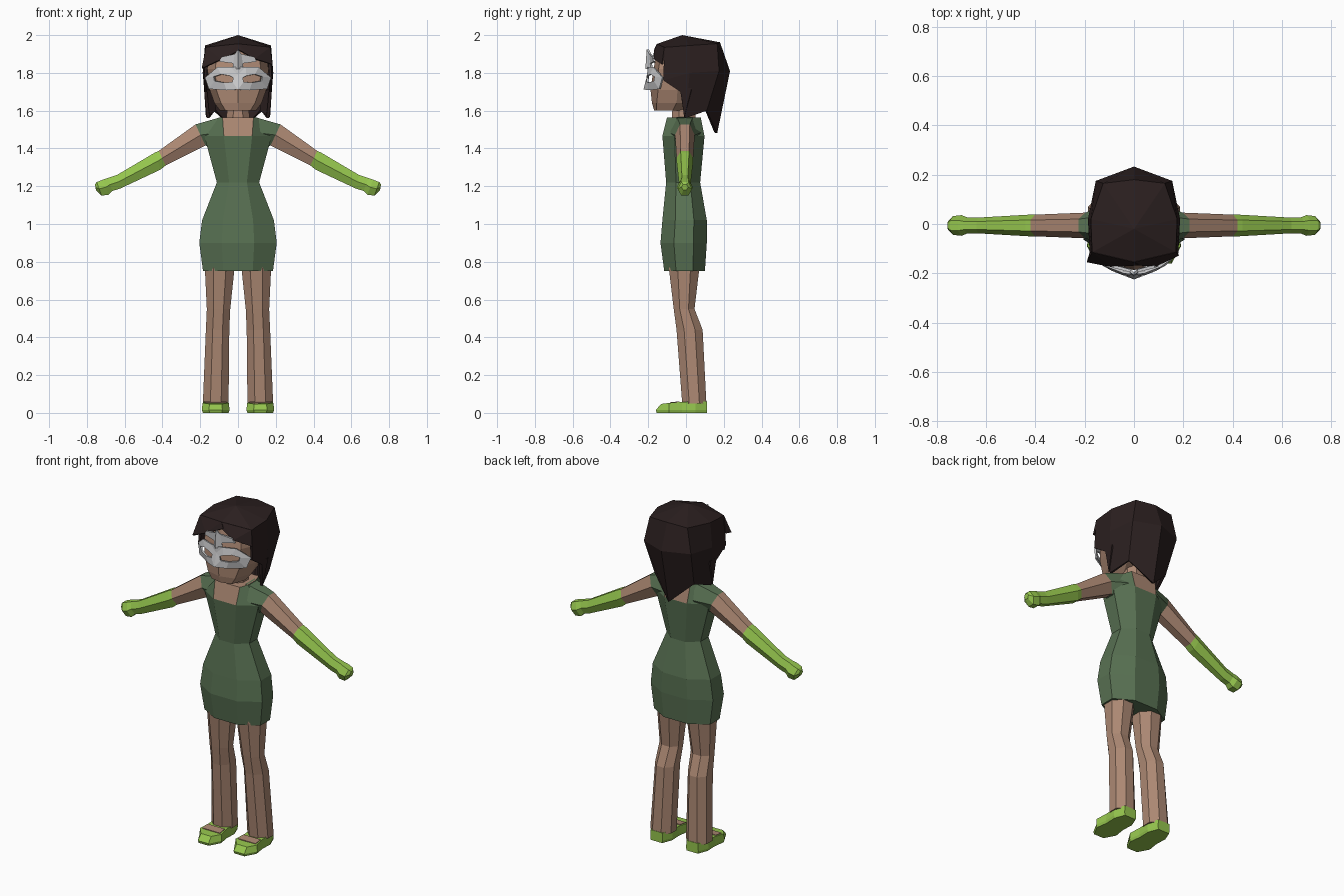
import bpy, bmesh, math

if "Cube" in bpy.data.objects:
    bpy.data.objects.remove(bpy.data.objects["Cube"])


def material(name, r, g, b):
    m = bpy.data.materials.new(name)
    m.diffuse_color = (r, g, b, 1)
    m.use_nodes = True
    m.node_tree.nodes["Principled BSDF"].inputs["Base Color"].default_value = m.diffuse_color
    return m


SKIN = material("skin brown", 0.41, 0.245, 0.17)
DRESS = material("dress green", 0.098, 0.165, 0.085)
LIME = material("lime green", 0.30, 0.56, 0.075)
HAIR = material("dark hair", 0.024, 0.014, 0.014)
SILVER = material("silver mask", 0.60, 0.60, 0.61)


def make(name, verts, faces, mats, idx=None, mirror=False, thick=0):
    me = bpy.data.meshes.new(name)
    me.from_pydata(verts, [], faces)
    for m in mats:
        me.materials.append(m)
    if idx:
        for p, i in zip(me.polygons, idx):
            p.material_index = i
    bm = bmesh.new()
    bm.from_mesh(me)
    bmesh.ops.remove_doubles(bm, verts=bm.verts, dist=0.0005)
    bmesh.ops.recalc_face_normals(bm, faces=bm.faces)
    bm.to_mesh(me)
    bm.free()
    ob = bpy.data.objects.new(name, me)
    bpy.context.collection.objects.link(ob)
    if mirror:
        mod = ob.modifiers.new("mirror", 'MIRROR')
        mod.use_clip = True
    if thick:
        mod = ob.modifiers.new("thickness", 'SOLIDIFY')
        mod.thickness = thick
        mod.offset = -1
    return ob


def loft(name, rings, mats, pick=lambda band, side: 0, mirror=False):
    """Skin a list of equal rings, capped at both ends."""
    n = len(rings[0])
    verts = [p for r in rings for p in r]
    faces, idx = [], []
    for b in range(len(rings) - 1):
        for s in range(n):
            t = (s + 1) % n
            faces.append((b * n + s, b * n + t, (b + 1) * n + t, (b + 1) * n + s))
            idx.append(pick(b, s))
    top = (len(rings) - 1) * n
    faces += [tuple(range(n))[::-1], tuple(range(top, top + n))]
    idx += [pick(0, 0), pick(len(rings) - 2, 0)]
    return make(name, verts, faces, mats, idx, mirror)


def octagon(z, w, yf, yb, cx=0, a=0.42):
    """Eight-sided section: side 0 is the front panel, side 4 the back."""
    yc, h = (yf + yb) / 2, (yb - yf) / 2
    return [(cx + w * u, yc + h * v, z) for u, v in
            ((-a, -1), (a, -1), (1, -.42), (1, .42), (a, 1), (-a, 1), (-1, .42), (-1, -.42))]


# Dress with open neckline
torso = [(0.75, .185, -.115, .10), (0.90, .205, -.135, .11), (1.02, .19, -.125, .11),
         (1.22, .112, -.105, .075), (1.465, .178, -.125, .098), (1.565, .085, -.10, .078)]
rings = [octagon(*t) for t in torso]
rings[-1] = octagon(1.565, .10, -.10, .078, a=.82)
loft("dress", rings, [DRESS, SKIN],
     lambda b, s: 1 if b == 4 and s in (0, 4) else 0)

# Neck
loft("neck", [octagon(1.54, .062, -.075, .05), octagon(1.67, .055, -.07, .05)], [SKIN])


# Arms: (top x, top z, bottom x, bottom z, half depth)
def arm_ring(tx, tz, bx, bz, d, yc=-.006):
    cx, cz = (tx + bx) / 2, (tz + bz) / 2
    return [(cx + (tx - bx) / 2 * v, yc + d * u, cz + (tz - bz) / 2 * v) for u, v in
            ((-1, 0), (-.5, 1), (.5, 1), (1, 0), (.5, -1), (-.5, -1))]


arm = [(.085, 1.567, .12, 1.40, .085), (.225, 1.527, .172, 1.415, .052),
       (.42, 1.387, .383, 1.31, .044), (.44, 1.378, .41, 1.288, .044),
       (.64, 1.26, .625, 1.187, .032), (.69, 1.243, .665, 1.175, .033),
       (.715, 1.235, .685, 1.155, .042), (.748, 1.222, .722, 1.15, .038),
       (.757, 1.21, .752, 1.18, .018)]
loft("arm", [arm_ring(*a) for a in arm], [DRESS, SKIN, LIME],
     lambda b, s: min(b, 2), mirror=True)

# Legs: (z, half width, front, back, centre)
leg = [(.05, .068, -.02, .108, .118), (.44, .062, -.05, .088, .108),
       (.55, .062, -.065, .045, .103), (.76, .078, -.09, .07, .097), (.85, .07, -.08, .07, .095)]
loft("leg", [octagon(*l) for l in leg], [SKIN], mirror=True)

# Shoes
sole = [(.04, .11), (.065, .05), (.062, -.02), (.073, -.09), (.035, -.16)]
outline = sole + [(-x, y) for x, y in sole[::-1]]


def shoe_ring(z, k, toe, slope):
    return [(.118 + x * k, max(y, -toe), z + slope * min(y, 0)) for x, y in outline]


loft("shoe", [shoe_ring(0, .93, .155, 0), shoe_ring(.015, 1, .16, 0),
              shoe_ring(.06, .96, .132, .08)], [LIME], mirror=True)
make("instep", [(.118 + x, y, z) for x, y, z in
                ((-.058, -.085, .056), (.058, -.085, .056), (.055, -.035, .061), (-.055, -.035, .061))],
     [(0, 1, 2, 3)], [SKIN], mirror=True, thick=.005)


# Head: front centre, cheek, temple, back of each level
def head_ring(z, f, cheek, side, back):
    half = [cheek, side, back]
    return [(0, f, z)] + [(x, y, z) for x, y in half] + [(-x, y, z) for x, y in half[::-1]]


loft("head", [
    head_ring(1.60, -.168, (.065, -.155), (.095, -.07), (.05, -.03)),
    head_ring(1.64, -.18, (.09, -.155), (.125, -.05), (.09, .05)),
    head_ring(1.71, -.188, (.115, -.148), (.15, -.045), (.13, .10)),
    head_ring(1.82, -.172, (.12, -.145), (.162, -.05), (.13, .13)),
    head_ring(1.925, -.15, (.11, -.13), (.145, -.04), (.10, .12))], [SKIN])

# Hair shell: columns run from front to centre back
cols = [
    (0, -.02, 2.0), (0, -.155, 1.953),
    (.17, -.115, 1.935), (.175, .02, 1.945), (.125, .165, 1.955), (0, .18, 1.962),
    (.18, -.12, 1.76), (.187, .02, 1.80), (.155, .175, 1.81), (0, .233, 1.81),
    (.178, -.03, 1.70), (.165, -.005, 1.56), (.13, .11, 1.60), (0, .165, 1.48)]
make("hair", cols,
     [(0, 1, 2), (0, 2, 3), (0, 3, 4), (0, 4, 5),
      (2, 6, 7, 3), (3, 7, 8, 4), (4, 8, 9, 5),
      (6, 10, 11, 7), (7, 11, 12, 8), (8, 12, 13, 9)],
     [HAIR], mirror=True, thick=.015)

# Swept fringe, one piece per side
make("fringe_left", [(-.17, -.115, 1.936), (0, -.155, 1.954), (.02, -.168, 1.925),
                     (-.09, -.175, 1.872), (-.192, -.155, 1.825), (-.18, -.115, 1.83)],
     [(0, 3, 1), (1, 3, 2), (0, 4, 3), (0, 5, 4)], [HAIR], thick=.008)
make("fringe_right", [(0, -.155, 1.954), (.17, -.115, 1.936), (.183, -.128, 1.845),
                      (.09, -.172, 1.875), (0, -.168, 1.925)],
     [(0, 3, 1), (1, 3, 2), (0, 4, 3)], [HAIR], thick=.008)

# Side locks hanging in front of the shoulders
make("side_lock", [(.18, -.03, 1.72), (.18, .03, 1.72), (.13, .0, 1.70),
                   (.17, -.01, 1.565), (.115, .02, 1.60)],
     [(0, 1, 3), (0, 3, 4, 2), (1, 2, 4, 3), (0, 2, 1)], [HAIR], mirror=True)


# Mask: outer edge and eye hole, bent around the face
def bend(x, z, out=0):
    return (x, -.205 + 2.6 * x * x - out, z)


edge = [(0, 1.79), (0, 1.712), (.06, 1.708), (.155, 1.715), (.175, 1.775), (.11, 1.83), (.04, 1.83)]
eye = [(.025, 1.775), (.03, 1.752), (.075, 1.748), (.125, 1.757), (.13, 1.78), (.09, 1.793), (.045, 1.785)]
verts = [bend(x, z, .02 if i == 1 else 0) for i, (x, z) in enumerate(edge)]
verts += [bend(x, z, .006) for x, z in eye] + [bend(0, 1.83)]
make("mask", verts, [(i, (i + 1) % 7, 7 + (i + 1) % 7, 7 + i) for i in range(7)] + [(0, 6, 14)],
     [SILVER], mirror=True, thick=.01)

# Crest on the forehead
make("mask_crest", [(0, -.208, 1.925), (.018, -.195, 1.90), (.03, -.185, 1.82), (0, -.215, 1.82),
                    (.085, -.178, 1.885), (.10, -.172, 1.86), (.025, -.19, 1.85)],
     [(0, 1, 6, 2, 3), (1, 4, 5, 6)], [SILVER], mirror=True, thick=.012)
